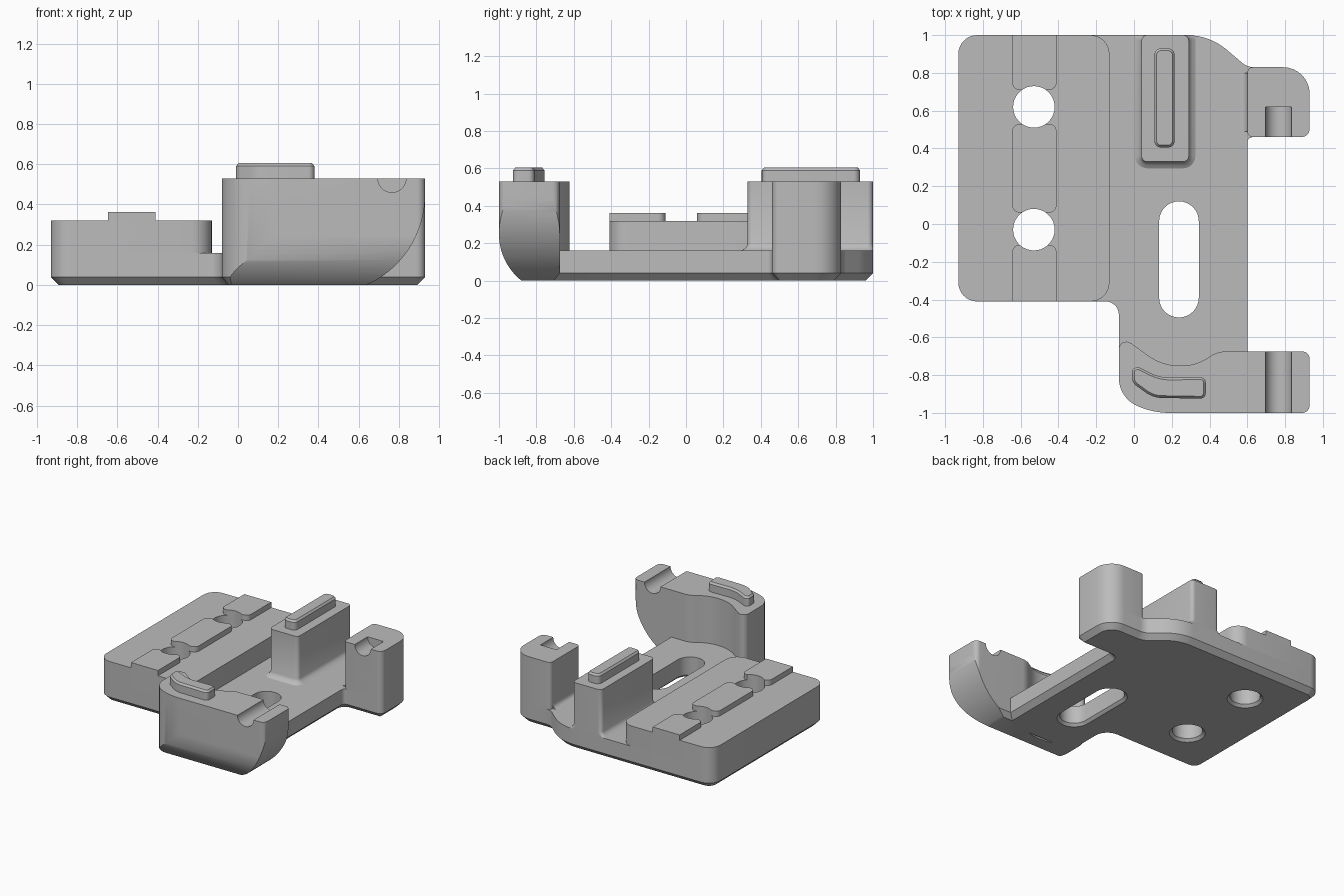
import bpy, bmesh, math
from mathutils import Vector

if "Cube" in bpy.data.objects:
    bpy.data.objects.remove(bpy.data.objects["Cube"], do_unlink=True)

grey = bpy.data.materials.new("plain_grey")
grey.use_nodes = True
grey.diffuse_color = (0.5, 0.5, 0.5, 1)
grey.node_tree.nodes["Principled BSDF"].inputs["Base Color"].default_value = grey.diffuse_color


def rounded(corners, steps=8):
    """Counter-clockwise outline from (x, y, radius) corners."""
    out = []
    for i, (x, y, r) in enumerate(corners):
        p = Vector((x, y))
        if r == 0:
            out.append(p)
            continue
        u = (Vector(corners[i - 1][:2]) - p).normalized()
        v = (Vector(corners[(i + 1) % len(corners)][:2]) - p).normalized()
        half = math.acos(max(-1, min(1, u.dot(v)))) / 2
        c = p + (u + v).normalized() * (r / math.sin(half))
        s, e = p + u * (r / math.tan(half)) - c, p + v * (r / math.tan(half)) - c
        a = math.atan2(s.y, s.x)
        turn = math.atan2(s.x * e.y - s.y * e.x, s.dot(e))
        for k in range(steps + 1):
            t = a + turn * k / steps
            out.append(c + r * Vector((math.cos(t), math.sin(t))))
    return out


def box(x0, x1, y0, y1, r_front, r_back):
    return rounded([(x0, y0, r_front), (x1, y0, r_front), (x1, y1, r_back), (x0, y1, r_back)])


def offset(pts, d):
    out = []
    for i, p in enumerate(pts):
        a = (p - pts[i - 1]).normalized()
        b = (pts[(i + 1) % len(pts)] - p).normalized()
        n, m = Vector((a.y, -a.x)), Vector((b.y, -b.x))
        out.append(p + (n + m) * (d / (1 + n.dot(m))))
    return out


def loft(name, pts, layers, place=lambda x, y, z: (x, y, z)):
    """Stack the outline through (height, outward offset) layers."""
    bm = bmesh.new()
    rings = [[bm.verts.new(place(p.x, p.y, z)) for p in (offset(pts, d) if d else pts)]
             for z, d in layers]
    n = len(pts)
    for lo, hi in zip(rings, rings[1:]):
        for i in range(n):
            j = (i + 1) % n
            bm.faces.new((lo[i], lo[j], hi[j], hi[i]))
    bm.faces.new(rings[0][::-1])
    bm.faces.new(rings[-1])
    bmesh.ops.recalc_face_normals(bm, faces=bm.faces)
    mesh = bpy.data.meshes.new(name)
    bm.to_mesh(mesh)
    bm.free()
    mesh.materials.append(grey)
    obj = bpy.data.objects.new(name, mesh)
    bpy.context.collection.objects.link(obj)
    return obj


def cut(targets, cutter):
    for obj in targets:
        mod = obj.modifiers.new("cut", 'BOOLEAN')
        mod.operation, mod.solver, mod.object = 'DIFFERENCE', 'EXACT', cutter
        bpy.context.view_layer.objects.active = obj
        bpy.ops.object.modifier_apply(modifier=mod.name)
    bpy.data.objects.remove(cutter, do_unlink=True)


def arc(cx, cy, r, start, end, n=24):
    angles = [math.radians(start + (end - start) * k / n) for k in range(n + 1)]
    return [Vector((cx + r * math.cos(t), cy + r * math.sin(t))) for t in angles]


def along_y(x, y, z):
    return (x, z, y)


def along_x(x, y, z):
    return (z, x, y)


FLOOR, DECK, TOP = 0.16, 0.32, 0.53

# Base plate with chamfered underside, including the lug footprint
base = loft("base_plate", rounded([
    (-.93, -.41, .1), (-.08, -.41, .07), (-.08, -.8, 0), (.6, -.8, 0), (.6, .46, .03),
    (.93, .46, .045), (.93, .83, .14), (.6, .83, .1), (.4, 1, .33), (-.93, 1, .1)]),
    [(0, -.04), (.04, 0), (FLOOR, 0)])

# Raised side block and its alignment keys
block = loft("side_block", box(-.93, -.13, -.41, 1, .1, .1), [(FLOOR, 0), (DECK, 0)])
keys = [loft("block_key", box(-.645, -.41, y0, y1, rf, rb), [(DECK, 0), (.362, 0)])
        for y0, y1, rf, rb in ((-.41, -.11, 0, .04), (.06, .53, .04, .04), (.71, 1, .04, 0))]

# Two round holes and the long slot, countersunk below
hole_layers = [(-.02, .04), (.02, 0), (.5, 0)]
for y in (-.03, .62):
    cut([base, block] + keys, loft("hole_cutter", arc(-.53, y, .11, 0, 350, 35), hole_layers))
slot = arc(.238, .015, .105, 0, 180, 16) + arc(.238, -.39, .105, 180, 360, 16)
cut([base], loft("slot_cutter", slot, hole_layers))

# Rib with a fillet at its foot, flush with the back edge
rib = loft("rib", box(.04, .29, .33, 1, .03, .03),
           [(FLOOR, .035), (.17, .018), (.18, .008), (.195, 0), (TOP, 0)],
           lambda x, y, z: (x, min(y, 1), z))
key_layers = [(TOP, 0), (.59, 0), (.605, -.012)]
loft("rib_key", box(.108, .215, .405, .93, .035, .035), key_layers)

# Rear lug with a fillet towards the plate
lug = loft("rear_lug", rounded([(.6, .46, .03), (.93, .46, .045), (.93, .83, .14), (.6, .83, .03)]),
           [(FLOOR, 0), (TOP, 0)])
fillet = [Vector((.61, FLOOR))] + arc(.565, .195, .035, 0, -90, 6)
loft("lug_fillet", fillet, [(.49, 0), (.8, 0)], along_y)

# Front wall, curved in plan
wall = loft("front_wall", rounded([
    (-.08, -.92, .16), (.1, -1, .42), (.93, -1, .04), (.93, -.675, .04), (.44, -.675, .15),
    (.33, -.75, .25), (.15, -.75, .28), (-.08, -.585, .04)]),
    [(0, -.03), (.04, 0), (TOP, 0)])

# Sweep of the wall's free end, then the rounded front underside
end = arc(.436, .45, .494, 0, -76.4)
cut([wall], loft("end_cutter", end + [Vector((1.1, end[-1].y)), Vector((1.1, .45))],
                 [(-1.2, 0), (-.5, 0)], along_y))
belly = arc(-.68, .25, .32, 180, 241)
cut([wall], loft("belly_cutter", belly + [Vector((-1.1, belly[-1].y)), Vector((-1.1, .25))],
                 [(-.3, 0), (1.2, 0)], along_x))

# Curved key on the wall
loft("wall_key", rounded([
    (-.01, -.84, .05), (.1, -.92, .15), (.38, -.925, .03), (.38, -.81, .03),
    (.14, -.815, .25), (.02, -.755, .02), (-.01, -.77, .015)]), key_layers)

# Half-round pin grooves in wall and lug
for obj, y0, y1 in ((wall, -1.1, -.6), (lug, .4, .62)):
    cut([obj], loft("groove_cutter", arc(.765, TOP, .07, 5, 355, 35), [(y0, 0), (y1, 0)], along_y))

# Smooth the curves, keep the edges crisp
for obj in bpy.context.scene.objects:
    obj.select_set(obj.type == 'MESH')
bpy.context.view_layer.objects.active = base
bpy.ops.object.shade_smooth_by_angle(angle=math.radians(30))
